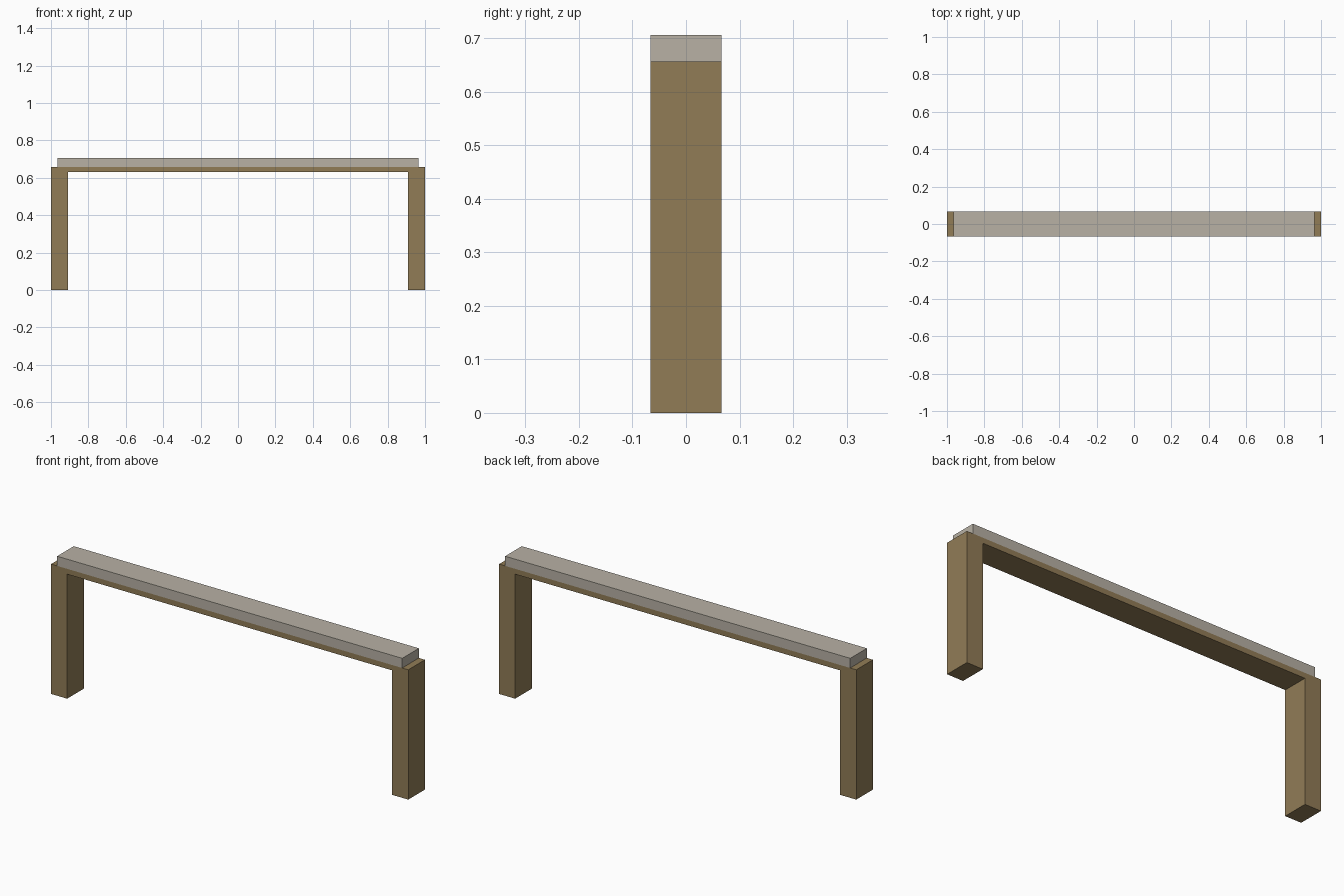
import bpy
import bmesh

if "Cube" in bpy.data.objects:
    bpy.data.objects.remove(bpy.data.objects["Cube"])

DEPTH = 0.133  # shared depth of frame and slab


def material(name, rgb):
    mat = bpy.data.materials.new(name)
    mat.diffuse_color = (*rgb, 1.0)
    mat.use_nodes = True
    mat.node_tree.nodes["Principled BSDF"].inputs["Base Color"].default_value = mat.diffuse_color
    return mat


def extruded_profile(name, points, mat):
    """Extrude an x-z outline along y, centred on y = 0."""
    bm = bmesh.new()
    face = bm.faces.new([bm.verts.new((x, -DEPTH / 2, z)) for x, z in points])
    out = bmesh.ops.extrude_face_region(bm, geom=[face])
    verts = [g for g in out["geom"] if isinstance(g, bmesh.types.BMVert)]
    bmesh.ops.translate(bm, verts=verts, vec=(0, DEPTH, 0))
    bmesh.ops.recalc_face_normals(bm, faces=bm.faces)
    mesh = bpy.data.meshes.new(name)
    bm.to_mesh(mesh)
    bm.free()
    mesh.materials.append(mat)
    obj = bpy.data.objects.new(name, mesh)
    bpy.context.collection.objects.link(obj)
    return obj


wood = material("brown wood", (0.283, 0.202, 0.094))
stone = material("pale grey", (0.479, 0.440, 0.376))

# Wooden frame: two legs joined by a thin rail
half = [(1.0, 0.657), (1.0, 0.0), (0.91, 0.0), (0.91, 0.63)]
extruded_profile("frame", half + [(-x, z) for x, z in reversed(half)], wood)

# Pale slab lying on the frame
extruded_profile("top_slab", [(-0.966, 0.657), (0.966, 0.657),
                              (0.966, 0.706), (-0.966, 0.706)], stone)
